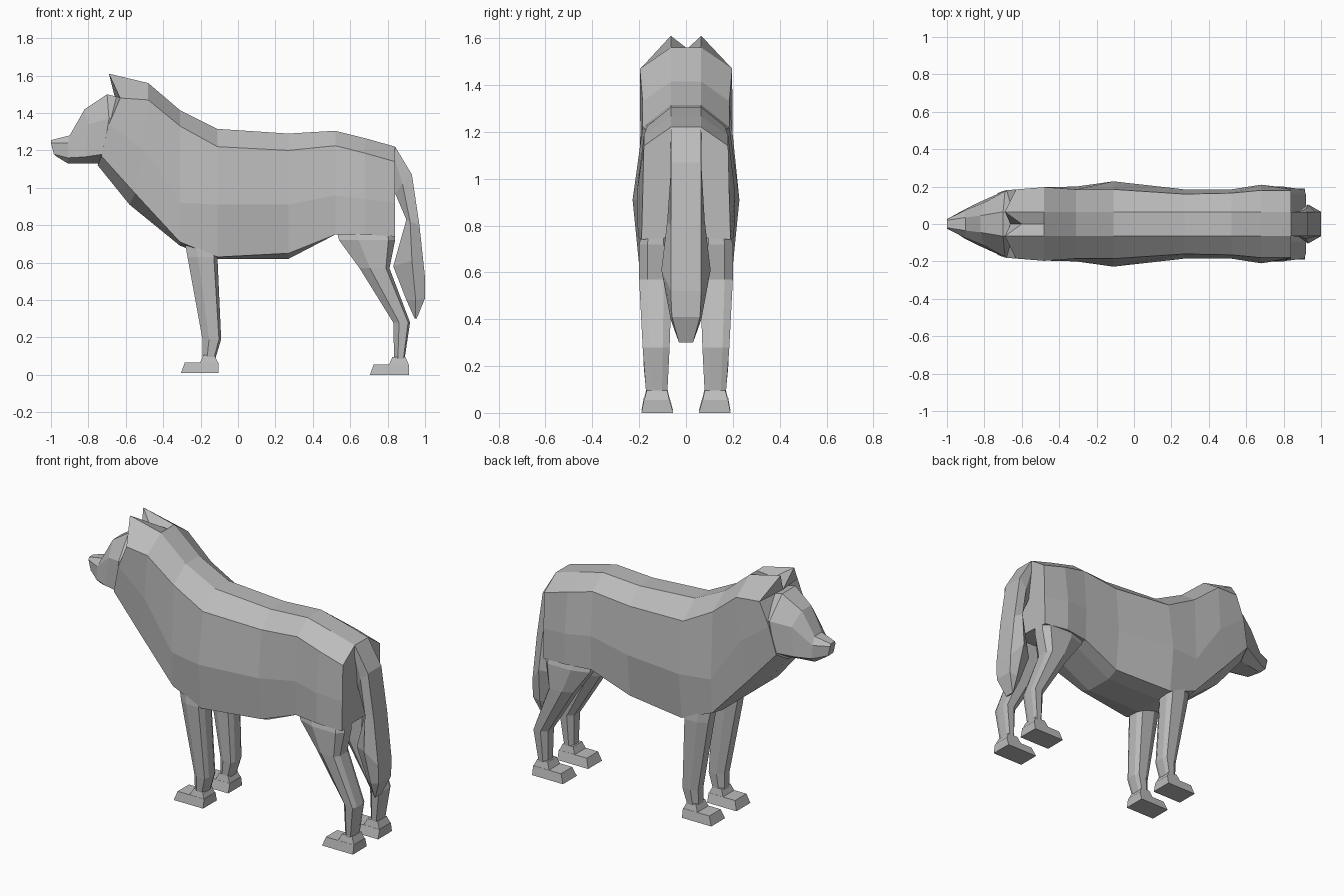
import bpy
import bmesh

default_cube = bpy.data.objects.get("Cube")
if default_cube:
    bpy.data.objects.remove(default_cube, do_unlink=True)

# One plain coat colour for the whole animal
coat = bpy.data.materials.new("grey coat")
coat.use_nodes = True
coat.diffuse_color = (0.5, 0.5, 0.5, 1)
coat.node_tree.nodes["Principled BSDF"].inputs["Base Color"].default_value = coat.diffuse_color


def loft(name, rings, first_center=None, mirrored=False):
    """Skin closed rings of points; the first end may fan to a given centre."""
    bm = bmesh.new()
    loops = [[bm.verts.new(point) for point in ring] for ring in rings]
    count = len(loops[0])
    for near, far in zip(loops, loops[1:]):
        for i in range(count):
            j = (i + 1) % count
            bm.faces.new((near[i], near[j], far[j], far[i]))
    if first_center:
        hub = bm.verts.new(first_center)
        for i in range(count):
            bm.faces.new((hub, loops[0][(i + 1) % count], loops[0][i]))
    else:
        bm.faces.new(list(reversed(loops[0])))
    bm.faces.new(loops[-1])
    bmesh.ops.recalc_face_normals(bm, faces=bm.faces)
    mesh = bpy.data.meshes.new(name)
    bm.to_mesh(mesh)
    bm.free()
    mesh.materials.append(coat)
    part = bpy.data.objects.new(name, mesh)
    bpy.context.collection.objects.link(part)
    if mirrored:
        mirror = part.modifiers.new("other side", "MIRROR")
        mirror.use_axis = (False, True, False)
    return part


def symmetric(half):
    """Complete a half ring by reflecting it across the middle plane."""
    reflected = [(x, -y, z) for x, y, z in reversed(half) if y != 0]
    return list(half) + reflected


def chamfered(z, front, back, inner, outer):
    """Level leg section: a rectangle with broad front and narrow back corners."""
    length, width = back - front, outer - inner
    fx, bx, cy = length * 0.35, length * 0.12, width * 0.25
    return [(front, inner + cy, z), (front + fx, inner, z),
            (back - bx, inner, z), (back, inner + cy, z),
            (back, outer - cy, z), (back - bx, outer, z),
            (front + fx, outer, z), (front, outer - cy, z)]


def rectangle(z, front, back, inner, outer):
    return [(front, inner, z), (back, inner, z), (back, outer, z), (front, outer, z)]


def trunk_section(x, top, edge, middle, low, belly):
    """Trunk half ring: flat back strip, sloping flank, side and belly."""
    back_strip = [(x, 0, top), (x, 0.065, top)]
    sides = [(x, y, z) for y, z in (edge, middle, low, belly)]
    return symmetric(back_strip + sides)


# Trunk: the first two rings slant forward into the ears, ruff and chest
ears_and_ruff = symmetric([
    (-0.6, 0, 1.55), (-0.69, 0.065, 1.61), (-0.63, 0.185, 1.48),
    (-0.69, 0.18, 1.34), (-0.73, 0.165, 1.17), (-0.75, 0.08, 1.12)])
neck = symmetric([
    (-0.48, 0, 1.56), (-0.48, 0.065, 1.56), (-0.48, 0.197, 1.47),
    (-0.5, 0.195, 1.2), (-0.55, 0.175, 0.97), (-0.58, 0.07, 0.91)])
trunk = [
    ears_and_ruff,
    neck,
    trunk_section(-0.31, 1.415, (0.185, 1.33), (0.2, 0.92), (0.19, 0.71), (0.09, 0.69)),
    trunk_section(-0.11, 1.315, (0.185, 1.22), (0.228, 0.91), (0.2, 0.63), (0.09, 0.62)),
    trunk_section(0.27, 1.29, (0.16, 1.2), (0.185, 0.91), (0.16, 0.65), (0.09, 0.62)),
    trunk_section(0.52, 1.305, (0.165, 1.225), (0.185, 0.96), (0.18, 0.75), (0.09, 0.75)),
    trunk_section(0.68, 1.265, (0.18, 1.185), (0.21, 0.94), (0.205, 0.75), (0.06, 0.75)),
    trunk_section(0.84, 1.22, (0.18, 1.14), (0.185, 0.92), (0.19, 0.74), (0.06, 0.75)),
]
loft("body", trunk, first_center=(-0.66, 0, 1.49))

# Head: nose, muzzle, brow and cheeks
head = [
    [(-1.0, 0.02, 1.255), (-1.0, 0.026, 1.24), (-0.985, 0.026, 1.18), (-0.975, 0.018, 1.17)],
    [(-0.9, 0.035, 1.28), (-0.91, 0.07, 1.24), (-0.91, 0.075, 1.16), (-0.91, 0.045, 1.13)],
    [(-0.82, 0.045, 1.42), (-0.8, 0.115, 1.34), (-0.82, 0.12, 1.165), (-0.82, 0.06, 1.13)],
    [(-0.7, 0.065, 1.5), (-0.69, 0.175, 1.37), (-0.72, 0.165, 1.18), (-0.74, 0.08, 1.13)],
    [(-0.62, 0.06, 1.48), (-0.6, 0.16, 1.37), (-0.62, 0.14, 1.2), (-0.65, 0.06, 1.15)],
]
loft("head", [symmetric(half) for half in head])

# Tail: hanging strip, widest in the middle with a side ridge
tail = [
    [(0.84, 0.065, 1.22), (0.83, 0.065, 1.18), (0.82, 0.04, 1.1)],
    [(0.93, 0.065, 1.07), (0.88, 0.066, 1.02), (0.84, 0.04, 0.97)],
    [(0.97, 0.065, 0.8), (0.92, 0.08, 0.82), (0.9, 0.04, 0.83)],
    [(1.0, 0.065, 0.52), (0.93, 0.105, 0.61), (0.83, 0.03, 0.58)],
    [(1.0, 0.06, 0.41), (0.95, 0.066, 0.4), (0.9, 0.03, 0.4)],
    [(0.955, 0.03, 0.3), (0.95, 0.03, 0.3), (0.945, 0.02, 0.3)],
]
loft("tail", [symmetric(half) for half in tail])

# Legs, mirrored to both sides
front_leg = [
    chamfered(0.74, -0.29, -0.12, 0.08, 0.19),
    chamfered(0.63, -0.27, -0.11, 0.075, 0.2),
    chamfered(0.19, -0.19, -0.09, 0.075, 0.18),
    chamfered(0.09, -0.19, -0.12, 0.08, 0.17),
]
loft("front_legs", front_leg, mirrored=True)

hind_leg = [
    chamfered(0.8, 0.52, 0.835, 0.07, 0.18),
    chamfered(0.72, 0.54, 0.84, 0.06, 0.2),
    chamfered(0.57, 0.65, 0.81, 0.06, 0.2),
    chamfered(0.28, 0.83, 0.92, 0.07, 0.185),
    chamfered(0.08, 0.835, 0.89, 0.08, 0.17),
]
loft("hind_legs", hind_leg, mirrored=True)

# Paws: a tapered pad and a short ankle block
for name, toe, heel, ground in (("front", -0.305, -0.105, 0.01), ("hind", 0.705, 0.915, 0)):
    pad = [
        rectangle(ground, toe, heel, 0.055, 0.19),
        rectangle(ground + 0.055, toe + 0.02, heel, 0.07, 0.18),
    ]
    ankle = [
        rectangle(ground + 0.05, toe + 0.1, heel, 0.07, 0.18),
        rectangle(ground + 0.095, toe + 0.12, heel - 0.02, 0.08, 0.168),
    ]
    loft(name + "_paws", pad, mirrored=True)
    loft(name + "_ankles", ankle, mirrored=True)
